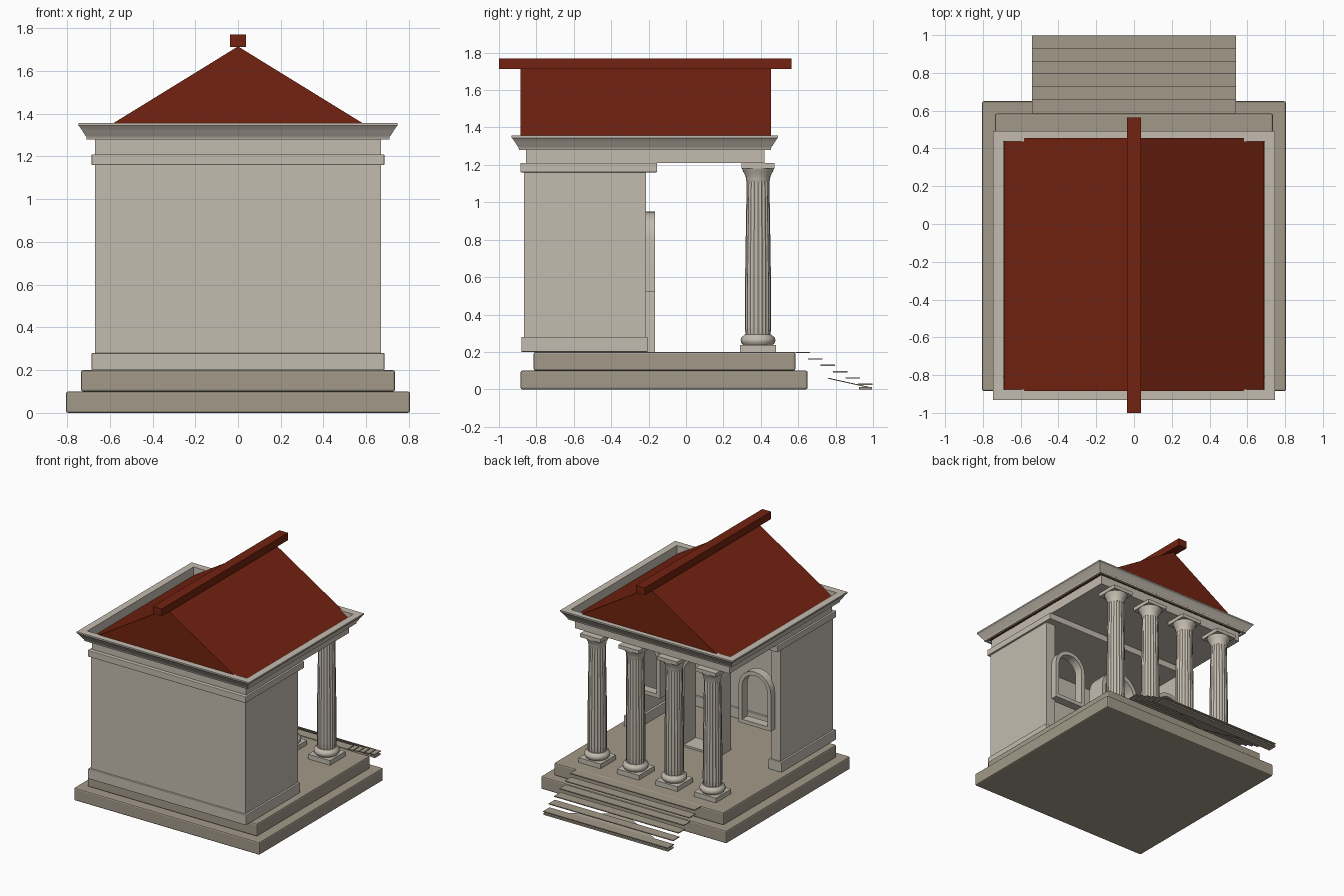
import bpy, bmesh, math
from mathutils import Vector

cube = bpy.data.objects.get("Cube")
if cube:
    bpy.data.objects.remove(cube, do_unlink=True)


def material(name, rgb):
    m = bpy.data.materials.new(name)
    m.use_nodes = True
    m.diffuse_color = (*rgb, 1)
    node = next(n for n in m.node_tree.nodes if n.type == 'BSDF_PRINCIPLED')
    node.inputs["Base Color"].default_value = (*rgb, 1)
    node.inputs["Roughness"].default_value = 0.8
    return m


MARBLE = material("pale marble", (0.55, 0.50, 0.43))
STONE = material("brown stone", (0.36, 0.32, 0.25))
TILE = material("red tile", (0.17, 0.016, 0.005))


def finish(name, bm, mat, smooth=False, bevel=0):
    bmesh.ops.recalc_face_normals(bm, faces=bm.faces)
    mesh = bpy.data.meshes.new(name)
    bm.to_mesh(mesh)
    bm.free()
    mesh.materials.append(mat)
    ob = bpy.data.objects.new(name, mesh)
    bpy.context.collection.objects.link(ob)
    if bevel:
        mod = ob.modifiers.new("soft edges", 'BEVEL')
        mod.width, mod.segments = bevel, 2
    if smooth:
        bpy.ops.object.select_all(action='DESELECT')
        ob.select_set(True)
        bpy.context.view_layer.objects.active = ob
        bpy.ops.object.shade_smooth_by_angle(angle=math.radians(35))
    return ob


def add_box(bm, x, y, z):
    verts = bmesh.ops.create_cube(bm, size=1)["verts"]
    for v in verts:
        v.co = Vector([(r[0] + r[1]) / 2 + c * (r[1] - r[0]) for r, c in zip((x, y, z), v.co)])


def box(name, x, y, z, mat, bevel=0):
    bm = bmesh.new()
    add_box(bm, x, y, z)
    return finish(name, bm, mat, bevel=bevel)


def bridge(bm, loops, closed=False):
    """Skin a list of equally long closed vertex loops."""
    pairs = list(zip(loops, loops[1:])) + ([(loops[-1], loops[0])] if closed else [])
    for a, b in pairs:
        for i in range(len(a)):
            j = (i + 1) % len(a)
            bm.faces.new((a[i], a[j], b[j], b[i]))


# Stepped platform
box("lower_platform", (-.805, .805), (-.885, .65), (0, .1), STONE, .01)
box("upper_platform", (-.735, .735), (-.815, .585), (.1, .2), STONE, .01)

# Thin stair treads
for i in range(6):
    y, z = .585 + .067 * i, .2 - .034 * i
    box(f"stair_tread_{i + 1}", (-.54, .54), (y, y + .078), (z - .007, z), STONE)
box("stair_foot", (-.54, .54), (.925, .995), (0, .012), STONE)

# Sloping web under the stairs
bm = bmesh.new()
top = [bm.verts.new(p) for p in ((-.54, .985, .012), (.54, .985, .012), (0, .76, .062))]
low = [bm.verts.new(v.co - Vector((0, 0, .005))) for v in top]
bm.faces.new(top)
bm.faces.new(low)
bridge(bm, [top, low])
finish("stair_web", bm, STONE)

# Chamber walls, open at the portico side, with a base moulding on each
for label, s in (("left", 1), ("right", -1)):
    box(f"{label}_wall", sorted((s * .59, s * .67)), (-.865, -.215), (.2, 1.16), MARBLE)
    box(f"{label}_wall_base", sorted((s * .572, s * .685)), (-.88, -.205), (.2, .28), MARBLE, .004)
box("front_wall", (-.6, .6), (-.865, -.785), (.2, 1.16), MARBLE)
box("front_wall_base", (-.58, .58), (-.88, -.77), (.2, .28), MARBLE, .004)
box("wall_crown", (-.685, .685), (-.885, -.155), (1.16, 1.21), MARBLE, .004)
box("architrave", (-.67, .67), (-.855, .42), (1.21, 1.285), MARBLE)


# Arched door and window surrounds
def arch_frame(name, cx, half, bottom, top_z, depth, rim, sill):
    def outline(h, low, y):
        spring = top_z - half
        pts = [(-h, low), (h, low)]
        pts += [(h * math.cos(a), spring + h * math.sin(a))
                for a in (math.pi * k / 12 for k in range(13))]
        return [bm.verts.new((cx + px, y, pz)) for px, pz in pts]
    bm = bmesh.new()
    front, back = -.165, -.165 - depth
    bridge(bm, [outline(half, bottom, front), outline(half, bottom, back),
                outline(half - rim, bottom + sill, back),
                outline(half - rim, bottom + sill, front)], True)
    finish(name, bm, MARBLE, True)


arch_frame("door_surround", 0, .17, .2, .95, .15, .035, .015)
arch_frame("left_window_surround", .48, .14, .52, .95, .07, .03, .03)
arch_frame("right_window_surround", -.48, .14, .52, .95, .07, .03, .03)


# Columns: square plinth, rounded base, fluted shaft, flared capital, square abacus
def lathe(bm, profile, cx, cy, sides, flute=0):
    loops = []
    for r, z in profile:
        loop = []
        for k in range(sides):
            a = 2 * math.pi * k / sides
            rr = r * (1 - flute * (k % 2))
            loop.append(bm.verts.new((cx + rr * math.cos(a), cy + rr * math.sin(a), z)))
        loops.append(loop)
    bridge(bm, loops)
    bm.faces.new(loops[0])
    bm.faces.new(loops[-1])


CY = .385
for n, cx in enumerate((-.5, -.167, .167, .5), 1):
    bm = bmesh.new()
    add_box(bm, (cx - .095, cx + .095), (CY - .095, CY + .095), (.2, .237))
    lathe(bm, [(.08, .237), (.09, .25), (.093, .263), (.088, .278), (.072, .292)], cx, CY, 24)
    add_box(bm, (cx - .088, cx + .088), (CY - .088, CY + .088), (1.182, 1.21))
    lathe(bm, [(.06, 1.108), (.065, 1.125), (.066, 1.14), (.08, 1.165), (.086, 1.182)], cx, CY, 24)
    finish(f"column_{n}_base_and_capital", bm, MARBLE, True)
    bm = bmesh.new()
    lathe(bm, [(.066, .28), (.07, .33), (.069, .6), (.061, 1.11)], cx, CY, 40, .06)
    finish(f"column_{n}_shaft", bm, MARBLE)

# Cornice: moulded profile swept round the rectangle
bm = bmesh.new()
rings = []
for r, z in ((.69, 1.28), (.708, 1.28), (.71, 1.293), (.716, 1.3), (.726, 1.316),
             (.738, 1.335), (.747, 1.345), (.747, 1.356), (.692, 1.356)):
    rings.append([bm.verts.new((sx * r, -.22 + sy * (r - .035), z))
                  for sx, sy in ((-1, -1), (1, -1), (1, 1), (-1, 1))])
bridge(bm, rings, True)
finish("cornice", bm, MARBLE, True)

# Gabled roof and ridge beam
bm = bmesh.new()
ends = [[bm.verts.new((x, y, z)) for x, z in ((-.687, 1.292), (.687, 1.292), (0, 1.715))]
        for y in (-.885, .455)]
bridge(bm, ends)
for e in ends:
    bm.faces.new(e)
finish("roof", bm, TILE)
box("ridge_beam", (-.038, .038), (-1, .565), (1.712, 1.77), TILE)
